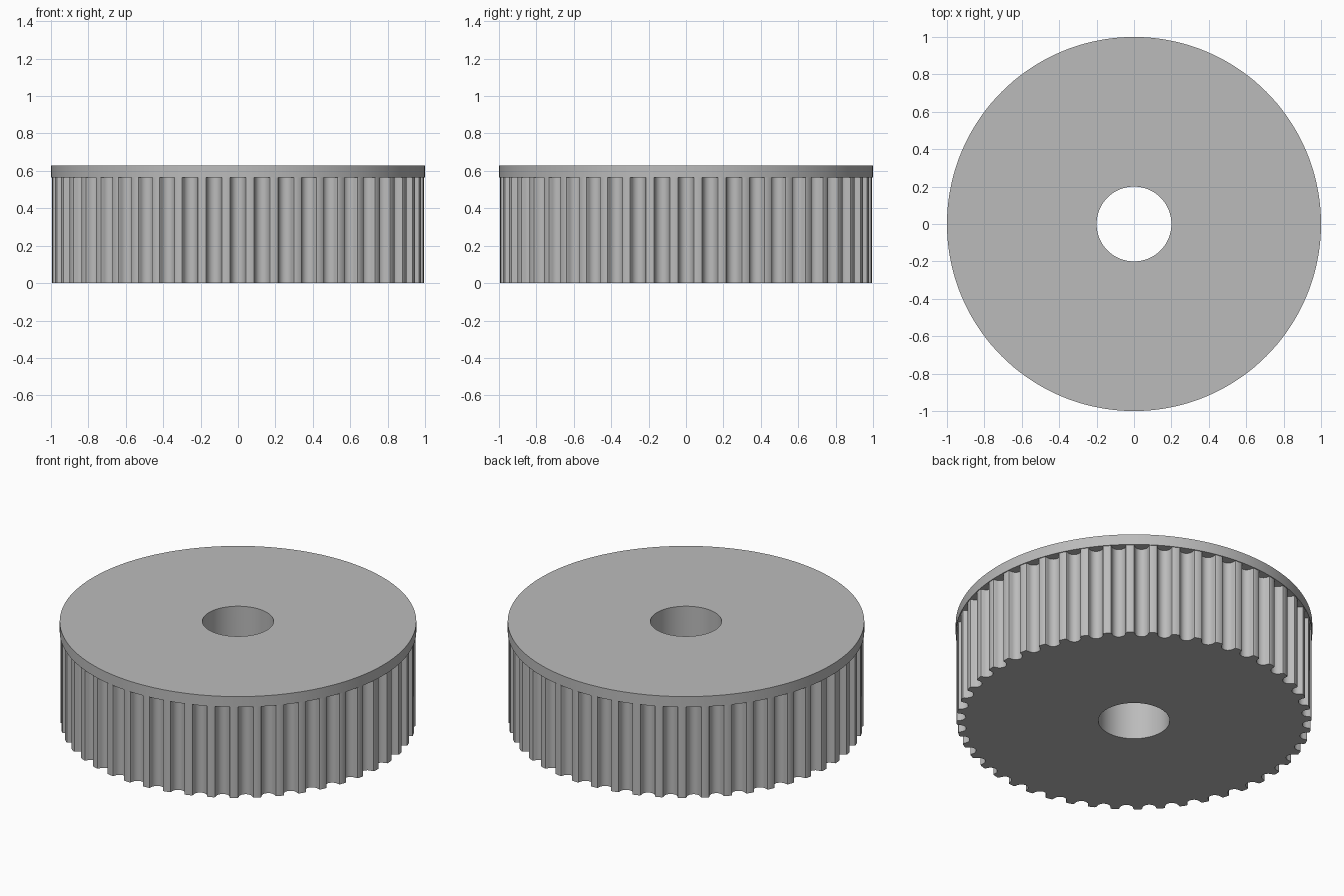
import bpy
import bmesh
from math import atan2, cos, sin, tau
from mathutils import Vector

cube = bpy.data.objects.get("Cube")
if cube:
    bpy.data.objects.remove(cube, do_unlink=True)

TEETH = 48
BODY_RADIUS = 0.995
BORE_RADIUS = 0.2
BODY_TOP = 0.565
TOTAL_HEIGHT = 0.63

grey = bpy.data.materials.new("plain grey")
grey.use_nodes = True
colour = (0.5, 0.5, 0.5, 1)
grey.diffuse_color = colour
grey.node_tree.nodes["Principled BSDF"].inputs["Base Color"].default_value = colour


def bored_solid(name, outline, bottom, top):
    """Extrude a closed outline with a round bore through its centre."""
    bm = bmesh.new()
    loops = []
    for z in (bottom, top):
        outer = [bm.verts.new((p.x, p.y, z)) for p in outline]
        inner = []
        for p in outline:
            q = p.normalized() * BORE_RADIUS
            inner.append(bm.verts.new((q.x, q.y, z)))
        loops.append((outer, inner))
    (ob, ib), (ot, it) = loops
    for i in range(len(outline)):
        j = (i + 1) % len(outline)
        for a, b in ((ob, ot), (ot, it), (it, ib), (ib, ob)):
            bm.faces.new((a[i], a[j], b[j], b[i]))
    bmesh.ops.recalc_face_normals(bm, faces=bm.faces)
    mesh = bpy.data.meshes.new(name)
    bm.to_mesh(mesh)
    bm.free()
    mesh.materials.append(grey)
    obj = bpy.data.objects.new(name, mesh)
    bpy.context.collection.objects.link(obj)
    bpy.ops.object.select_all(action="DESELECT")
    obj.select_set(True)
    bpy.context.view_layer.objects.active = obj
    bpy.ops.object.shade_smooth_by_angle(angle=0.5)
    return obj


# Half of one rounded belt groove: sideways offset and depth
half_groove = [(0.049, 0), (0.043, 0.0025), (0.0395, 0.009), (0.0365, 0.023),
               (0.03, 0.036), (0.0165, 0.047), (0, 0.051)]
groove = [(-x, d) for x, d in half_groove] + half_groove[-2::-1]

# Toothed body: repeat the groove around the rim
rim = []
for tooth in range(TEETH):
    turn = tau * tooth / TEETH
    for x, depth in groove:
        angle = turn + atan2(x, BODY_RADIUS - depth)
        radius = BODY_RADIUS - depth
        rim.append(Vector((cos(angle), sin(angle))) * radius)
bored_solid("toothed_body", rim, 0, BODY_TOP)

# Flange: plain disc capping the teeth
sides = 144
disc = [Vector((cos(tau * i / sides), sin(tau * i / sides))) for i in range(sides)]
bored_solid("top_flange", disc, BODY_TOP, TOTAL_HEIGHT)
